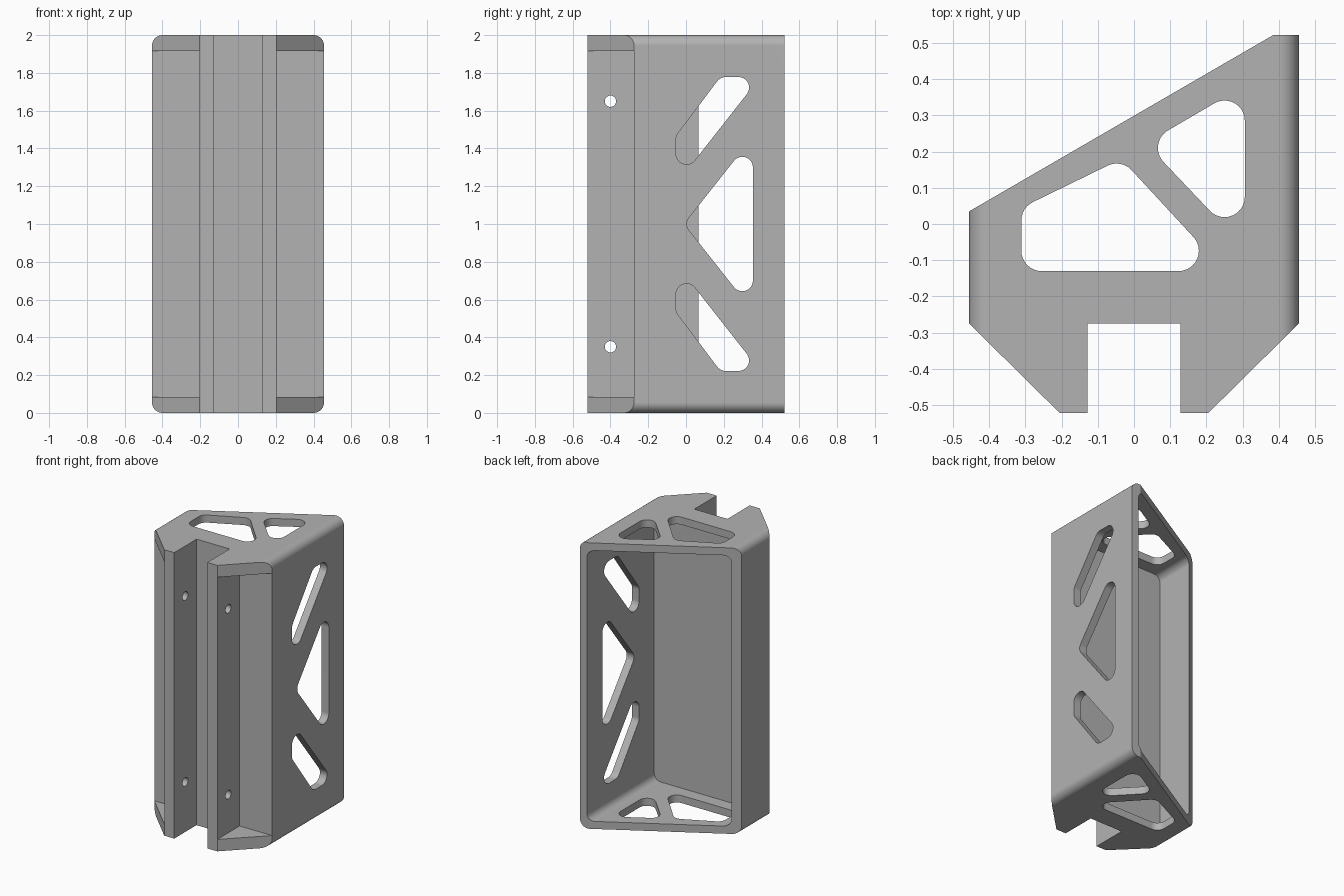
import bpy, bmesh
from math import cos, sin, pi
from mathutils import Vector
from mathutils.geometry import convex_hull_2d

cube = bpy.data.objects.get("Cube")
if cube:
    bpy.data.objects.remove(cube, do_unlink=True)

grey = bpy.data.materials.new("light grey plastic")
grey.use_nodes = True
grey.diffuse_color = (0.45, 0.45, 0.45, 1)
grey.node_tree.nodes["Principled BSDF"].inputs["Base Color"].default_value = grey.diffuse_color


def prism(name, axis, centres, radius, start, end, steps=32):
    """Extrude the rounded hull of some centres along an axis."""
    pts = []
    for u, v in centres:
        if radius:
            pts += [Vector((u + radius * cos(2 * pi * i / steps),
                            v + radius * sin(2 * pi * i / steps))) for i in range(steps)]
        else:
            pts.append(Vector((u, v)))
    ring = [pts[i] for i in convex_hull_2d(pts)]
    place = {"x": lambda u, v, w: (w, u, v),
             "y": lambda u, v, w: (u, w, v),
             "z": lambda u, v, w: (u, v, w)}[axis]
    bm = bmesh.new()
    base = bm.faces.new([bm.verts.new(place(p.x, p.y, start)) for p in ring])
    grown = bmesh.ops.extrude_face_region(bm, geom=[base])["geom"]
    move = Vector(place(0, 0, end - start))
    bmesh.ops.translate(bm, vec=move, verts=[g for g in grown if isinstance(g, bmesh.types.BMVert)])
    bmesh.ops.recalc_face_normals(bm, faces=bm.faces)
    mesh = bpy.data.meshes.new(name)
    bm.to_mesh(mesh)
    bm.free()
    mesh.materials.append(grey)
    obj = bpy.data.objects.new(name, mesh)
    bpy.context.collection.objects.link(obj)
    return obj


def rect(u0, u1, v0, v1, inset=0):
    return [(u, v) for u in (u0 + inset, u1 - inset) for v in (v0 + inset, v1 - inset)]


# Outer body: rounded box trimmed to the plan outline
W, FRONT, SHOULDER, BACK, H = 0.455, -0.522, -0.275, 0.522, 2.0
body = prism("bracket_body", "y", rect(-W, W, 0, H, 0.055), 0.055, FRONT - 0.1, BACK + 0.1, 48)
outline = [(-W, 0.035), (-W, SHOULDER), (-0.205, FRONT), (0.205, FRONT),
           (W, SHOULDER), (W, BACK), (0.385, BACK)]
cuts = [("INTERSECT", prism("plan_trim", "z", outline, 0, -0.1, H + 0.1))]


def cut(*args):
    cuts.append(("DIFFERENCE", prism(*args)))


# Open-backed cavity and front slot
cut("cavity", "y", rect(-0.4, 0.4, 0.053, H - 0.053, 0.05), 0.05, -0.22, 1)
cut("front_slot", "z", rect(-0.128, 0.128, -0.7, SHOULDER), 0, -0.1, H + 0.1)

# Side pockets that leave gussets at both ends
for side in (-1, 1):
    cut("side_pocket", "z", rect(*sorted((side * 0.205, side * 0.7)), -0.7, SHOULDER), 0, 0.083, H - 0.083)

# Screw holes through both flanges
for z in (0.35, 1.65):
    cut("screw_hole", "x", [(-0.4, z)], 0.03, -0.35, 0.35)

# Windows in the +x wall
R = 0.056
slanted = [(0.003, 1.372), (0.003, 1.447), (0.21, 1.722), (0.278, 1.722)]
cut("middle_window", "x", [(0.061, 1), (0.298, 1.3), (0.298, 0.7)], R, 0.3, 0.6)
cut("upper_window", "x", slanted, R, 0.3, 0.6)
cut("lower_window", "x", [(y, H - z) for y, z in slanted], R, 0.3, 0.6)

# Openings in the top and bottom plates
large = [(-0.255, -0.074), (-0.255, 0.01), (-0.048, 0.111), (0.123, -0.074)]
small = [(0.25, 0.285), (0.25, 0.075), (0.122, 0.21)]
for z in (0, H):
    cut("large_opening", "z", large, R, z - 0.2, z + 0.2)
    cut("small_opening", "z", small, R, z - 0.2, z + 0.2)

# Apply the cuts and remove the cutters
bpy.ops.object.select_all(action="DESELECT")
bpy.context.view_layer.objects.active = body
body.select_set(True)
for operation, cutter in cuts:
    mod = body.modifiers.new("cut", "BOOLEAN")
    mod.operation, mod.solver, mod.object = operation, "EXACT", cutter
    bpy.ops.object.modifier_apply(modifier=mod.name)
    bpy.data.objects.remove(cutter, do_unlink=True)

# Smooth the rounded corners, keep flat faces flat
bpy.ops.object.shade_smooth_by_angle(angle=pi / 6)
flat = body.modifiers.new("flat_faces", "WEIGHTED_NORMAL")
flat.keep_sharp = True
